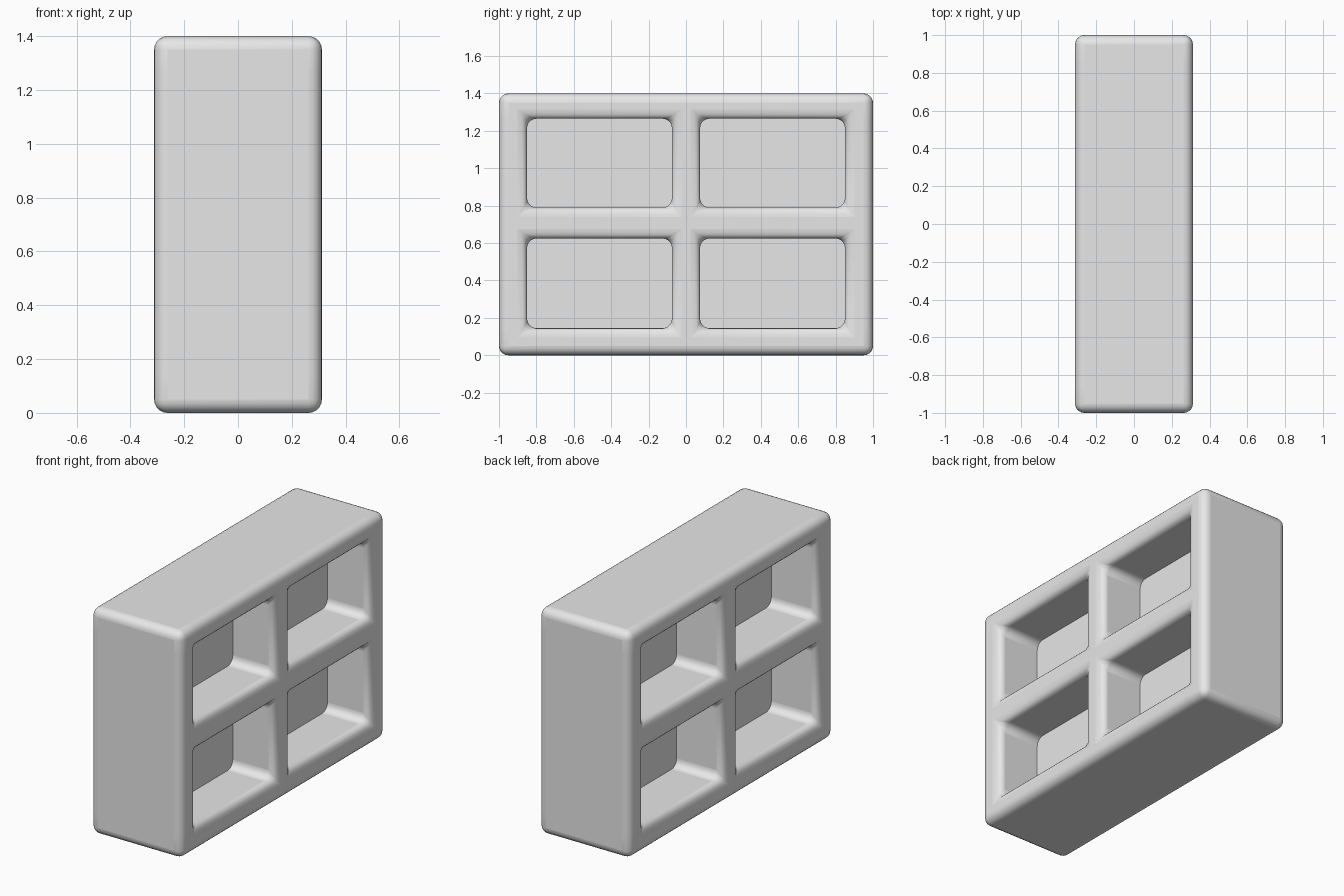
import bpy
import bmesh
import math

cube = bpy.data.objects.get("Cube")
if cube:
    bpy.data.objects.remove(cube, do_unlink=True)

HALF_DEPTH = 0.312
Y_LINES = [-1.0, -0.85, -0.075, 0.075, 0.85, 1.0]
Z_LINES = [0.0, 0.145, 0.625, 0.79, 1.265, 1.4]

grey = bpy.data.materials.new("light_grey")
grey.use_nodes = True
grey.diffuse_color = (0.8, 0.8, 0.8, 1.0)
grey.node_tree.nodes["Principled BSDF"].inputs["Base Color"].default_value = (0.8, 0.8, 0.8, 1.0)


def add_object(name, bm):
    mesh = bpy.data.meshes.new(name)
    bm.to_mesh(mesh)
    bm.free()
    mesh.materials.append(grey)
    obj = bpy.data.objects.new(name, mesh)
    bpy.context.collection.objects.link(obj)
    return obj


# Shelf frame: a grid of cells with four openings, extruded through the depth
bm = bmesh.new()
grid = [[bm.verts.new((-HALF_DEPTH, y, z)) for z in Z_LINES] for y in Y_LINES]
for i in range(len(Y_LINES) - 1):
    for j in range(len(Z_LINES) - 1):
        if i % 2 and j % 2:
            continue  # opening
        bm.faces.new((grid[i][j], grid[i][j + 1], grid[i + 1][j + 1], grid[i + 1][j]))
result = bmesh.ops.extrude_face_region(bm, geom=bm.faces[:], use_keep_orig=True)
moved = [g for g in result["geom"] if isinstance(g, bmesh.types.BMVert)]
bmesh.ops.translate(bm, verts=moved, vec=(2 * HALF_DEPTH, 0, 0))
bmesh.ops.recalc_face_normals(bm, faces=bm.faces[:])
frame = add_object("shelf_frame", bm)

# Soft rounded edges on the outside, the rims and the inner corners
bevel = frame.modifiers.new("rounded_edges", "BEVEL")
bevel.width = 0.05
bevel.segments = 5
bevel.limit_method = "ANGLE"
bevel.angle_limit = math.radians(40)

bpy.ops.object.select_all(action="DESELECT")
frame.select_set(True)
bpy.context.view_layer.objects.active = frame
bpy.ops.object.shade_smooth_by_angle(angle=math.radians(40))

# Thin divider panel across the middle, tucked into the frame
bm = bmesh.new()
bmesh.ops.create_cube(bm, size=1.0)
bmesh.ops.scale(bm, verts=bm.verts[:], vec=(0.006, 1.85, 1.25))
bmesh.ops.translate(bm, verts=bm.verts[:], vec=(0.014, 0, 0.7))
add_object("divider_panel", bm)
